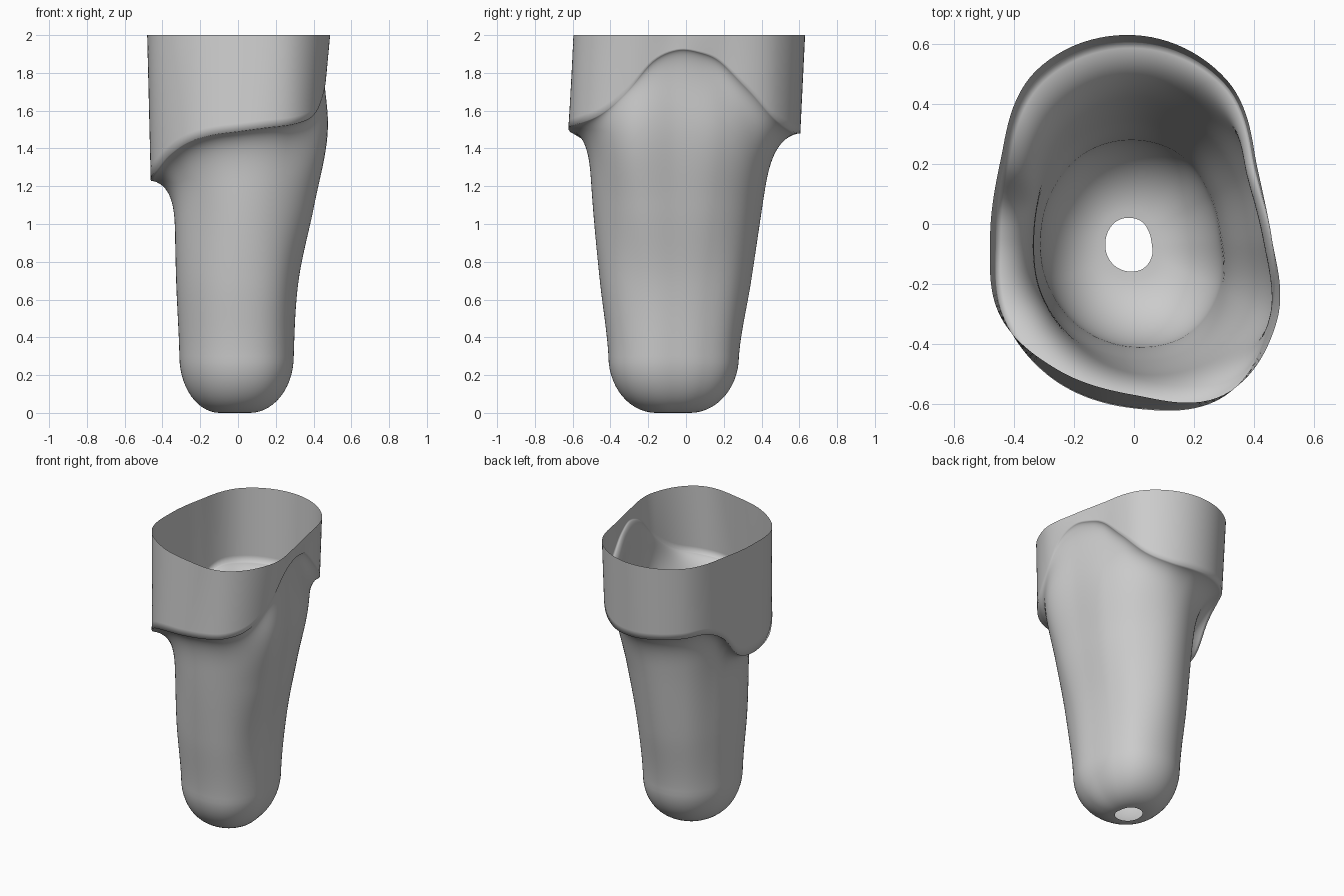
import bpy, bmesh, math

cube = bpy.data.objects.get("Cube")
if cube:
    bpy.data.objects.remove(cube, do_unlink=True)

COLUMNS = 144
CENTRE_Y = -0.05
CAP = 0.3
SECTION_STEP = 0.4

# Body radii, counter-clockwise from +x, in sections rising from the end cap
BODY = [
    [.285, .29, .32, .33, .33, .315, .31, .325, .345, .36, .365, .33],
    [.31, .32, .365, .395, .38, .34, .327, .35, .38, .405, .41, .36],
    [.385, .395, .43, .455, .42, .355, .335, .36, .395, .44, .46, .45],
    [.445, .46, .51, .515, .465, .375, .335, .375, .42, .46, .505, .53],
    [.42, .41, .49, .54, .48, .37, .335, .375, .42, .47, .53, .49],
]
# Brim radii at the rim and at its lower edge
BRIM_TOP = [.46, .475, .615, .68, .65, .515, .48, .515, .505, .52, .6, .55]
BRIM_FOOT = [.46, .465, .6, .655, .625, .5, .46, .505, .54, .565, .605, .525]
# Height of the brim's lower edge
LEDGE = [1.92, 1.91, 1.86, 1.72, 1.56, 1.49, 1.48, 1.49, 1.5, 1.5, 1.42, 1.27,
         1.23, 1.24, 1.28, 1.36, 1.43, 1.47, 1.49, 1.51, 1.53, 1.58, 1.70, 1.86]


def blend(a, b, c, d, t):
    """Smooth curve from b to c."""
    return b + 0.5 * t * (c - a + t * (2*a - 5*b + 4*c - d + t * (3*(b - c) + d - a)))


def around(values, turn):
    """Smooth closed curve through evenly spaced values, turn in 0..1."""
    n = len(values)
    i = int(turn * n)
    return blend(*(values[(i + k) % n] for k in (-1, 0, 1, 2)), turn * n - i)


def body_radius(turn, z):
    last = len(BODY) - 1
    s = min(max((z - CAP) / SECTION_STEP, 0), last)
    i = min(int(s), last - 1)
    near = [around(BODY[min(max(i + k, 0), last)], turn) for k in (-1, 0, 1, 2)]
    return blend(*near, s - i)


def column(turn):
    """Points of one vertical strip, from the bottom hole up to the rim."""
    angle = turn * math.tau
    ledge = around(LEDGE, turn)
    top, foot = around(BRIM_TOP, turn), around(BRIM_FOOT, turn)
    rows = []  # height, radius, shift towards the end cap's centre
    # Rounded end with a drain hole
    for k in range(14):
        s = math.sin(k / 14 * math.pi / 2)
        rows.append((CAP * (1 - math.sqrt(1 - s * s)),
                     body_radius(turn, CAP) * (0.26 + 0.74 * s), 0.015 * (1 - s)))
    # Tapered body
    start = ledge - 0.3
    for k in range(28):
        z = CAP + (start - CAP) * k / 28
        rows.append((z, body_radius(turn, z), 0))
    # Soft flare that steps out under the brim
    for k in range(20):
        t = k / 20
        z = start + 0.3 * (1 - (1 - t) ** 1.6)
        body = body_radius(turn, z)
        rows.append((z, body + (foot - body) * t ** 2.7, 0))
    # Upright brim
    for k in range(13):
        t = k / 12
        rows.append((ledge + (2 - ledge) * t, foot + (top - foot) * t, 0))
    return [(r * math.cos(angle) - shift, CENTRE_Y + r * math.sin(angle) - shift, z)
            for z, r, shift in rows]


# Thin open shell
bm = bmesh.new()
strips = [[bm.verts.new(p) for p in column(i / COLUMNS)] for i in range(COLUMNS)]
for i, strip in enumerate(strips):
    following = strips[(i + 1) % COLUMNS]
    for k in range(len(strip) - 1):
        bm.faces.new((strip[k], following[k], following[k + 1], strip[k + 1]))

mesh = bpy.data.meshes.new("socket_shell")
bm.to_mesh(mesh)
bm.free()
shell = bpy.data.objects.new("socket_shell", mesh)
bpy.context.collection.objects.link(shell)

# Plain grey
grey = bpy.data.materials.new("plain_grey")
grey.use_nodes = True
colour = (0.6, 0.6, 0.6, 1)
grey.diffuse_color = colour
grey.node_tree.nodes["Principled BSDF"].inputs["Base Color"].default_value = colour
mesh.materials.append(grey)

bpy.context.view_layer.objects.active = shell
shell.select_set(True)
bpy.ops.object.shade_smooth_by_angle(angle=math.radians(120))
